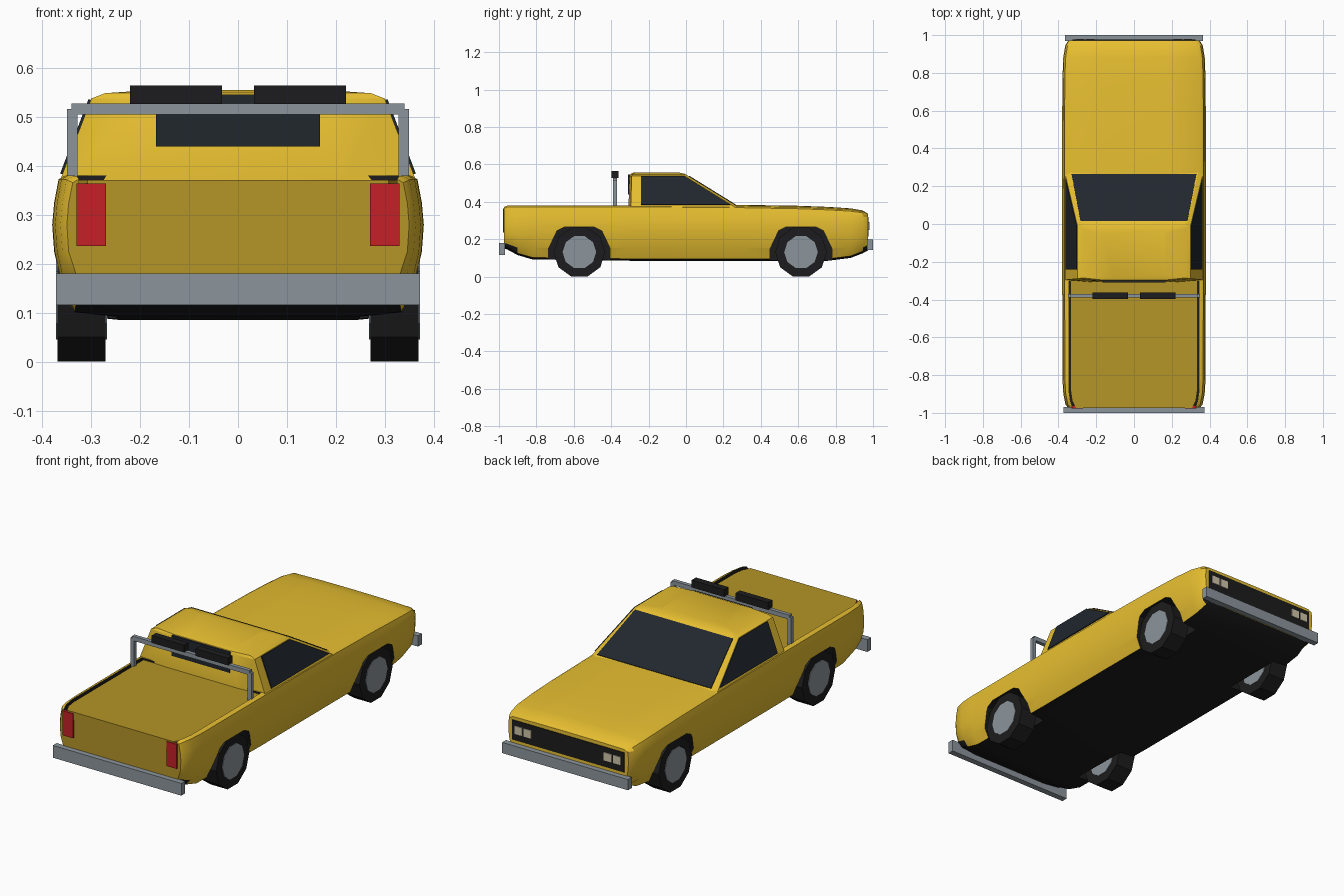
import bpy, bmesh, math
from mathutils import Matrix

if "Cube" in bpy.data.objects:
    bpy.data.objects.remove(bpy.data.objects["Cube"])


def mat(name, rgb):
    m = bpy.data.materials.new(name)
    m.diffuse_color = (*rgb, 1)
    m.use_nodes = True
    m.node_tree.nodes["Principled BSDF"].inputs["Base Color"].default_value = m.diffuse_color
    return m


GOLD = mat("gold_paint", (0.80, 0.52, 0.03))
DARK_GOLD = mat("dark_gold", (0.46, 0.30, 0.02))
BLACK = mat("black", (0.012, 0.012, 0.013))
GLASS = mat("glass", (0.015, 0.02, 0.027))
STEEL = mat("steel", (0.26, 0.30, 0.33))
RED = mat("red_lens", (0.55, 0.015, 0.02))
CREAM = mat("cream_lens", (0.62, 0.56, 0.40))


def finish(name, bm, *mats):
    bmesh.ops.recalc_face_normals(bm, faces=bm.faces)
    me = bpy.data.meshes.new(name)
    bm.to_mesh(me)
    bm.free()
    ob = bpy.data.objects.new(name, me)
    bpy.context.collection.objects.link(ob)
    for m in mats:
        me.materials.append(m)
    return ob


def loft(rings, caps=True):
    bm = bmesh.new()
    vs = [[bm.verts.new(p) for p in r] for r in rings]
    n = len(rings[0])
    for a, b in zip(vs, vs[1:]):
        for i in range(n):
            j = (i + 1) % n
            bm.faces.new((a[i], a[j], b[j], b[i]))
    bm.faces.new(vs[0])
    bm.faces.new(vs[-1])
    bmesh.ops.recalc_face_normals(bm, faces=bm.faces)
    return bm


def box(name, x, y, z, m):
    ring = lambda h: [(x[0], y[0], h), (x[1], y[0], h), (x[1], y[1], h), (x[0], y[1], h)]
    return finish(name, loft([ring(z[0]), ring(z[1])]), m)


def mirrored_box(name, x, y, z, m):
    for side, s in (("right", 1), ("left", -1)):
        box(f"{side}_{name}", sorted((s * x[0], s * x[1])), y, z, m)


def cylinder(name, x, y, z, r, depth, m):
    bm = bmesh.new()
    rot = Matrix.Rotation(math.pi / 2, 4, 'Y') @ Matrix.Rotation(math.pi / 10 * 0, 4, 'Z')
    bmesh.ops.create_cone(bm, cap_ends=True, segments=10, radius1=r, radius2=r,
                          depth=depth, matrix=Matrix.Translation((x, y, z)) @ rot)
    # turn so that one flat side rests on the ground
    low = min(v.co.z for v in bm.verts)
    if sum(abs(v.co.z - low) < 1e-4 for v in bm.verts) < 4:
        bmesh.ops.rotate(bm, verts=bm.verts, cent=(x, y, z),
                         matrix=Matrix.Rotation(math.pi / 10, 3, 'X'))
    return finish(name, bm, m)


def activate(ob):
    bpy.ops.object.select_all(action='DESELECT')
    ob.select_set(True)
    bpy.context.view_layer.objects.active = ob


def cut(ob, cutter):
    mod = ob.modifiers.new("cut", 'BOOLEAN')
    mod.operation, mod.solver, mod.object = 'DIFFERENCE', 'EXACT', cutter
    mod.material_mode = 'TRANSFER'
    activate(ob)
    bpy.ops.object.modifier_apply(modifier=mod.name)
    bpy.data.objects.remove(cutter)


def smooth(ob, deg):
    activate(ob)
    bpy.ops.object.shade_smooth_by_angle(angle=math.radians(deg))


# Lower body: bulging cross-section lofted from tail to nose
def section(y, w, zb, zt, crown):
    k = w / 0.38
    half = [(0.24, zb), (0.335, zb + 0.01), (0.36, max(0.155, zb + 0.03)), (0.376, 0.225),
            (0.38, 0.28), (0.376, 0.325), (0.367, zt - 0.008), (0.352, zt), (0.18, zt + crown * 0.8)]
    right = [(x * k, y, z) for x, z in half]
    return right + [(0, y, zt + crown)] + [(-x, y, z) for x, y, z in reversed(right)]


stations = [(-0.972, 0.350, 0.150, 0.374, 0), (-0.955, 0.363, 0.145, 0.380, 0),
            (-0.90, 0.374, 0.115, 0.381, 0), (-0.82, 0.379, 0.092, 0.381, 0),
            (-0.30, 0.380, 0.085, 0.381, 0), (0.28, 0.380, 0.085, 0.377, 0.007),
            (0.60, 0.380, 0.085, 0.371, 0.008), (0.76, 0.379, 0.085, 0.365, 0.008),
            (0.88, 0.375, 0.100, 0.358, 0.007), (0.945, 0.364, 0.125, 0.349, 0.005),
            (0.972, 0.348, 0.140, 0.334, 0.003)]
bm = loft([section(*s) for s in stations])
for f in bm.faces:
    if f.normal.z < -0.6:
        f.material_index = 1
    elif f.normal.y < -0.95:
        f.material_index = 2
body = finish("body", bm, GOLD, BLACK, DARK_GOLD)

# Wheel arches cut into the sides
WHEELS = (-0.57, 0.615)
arch = [(-0.165, 0.03), (-0.165, 0.15), (-0.12, 0.245), (-0.08, 0.265),
        (0.08, 0.265), (0.12, 0.245), (0.165, 0.15), (0.165, 0.03)]
for wy in WHEELS:
    for s in (1, -1):
        rings = [[(s * x, wy + y, z) for y, z in arch] for x in (0.25, 0.5)]
        cut(body, finish("arch_cutter", loft(rings), BLACK))


# Bed recess with a dark gap around the cover
def bed_plan(x, y0, y1, z):
    right = [(x, y1, z), (x, -0.88, z), (x - 0.008, -0.935, z), (x - 0.028, y0, z)]
    return right + [(-a, b, c) for a, b, c in reversed(right)]


cut(body, finish("bed_cutter", loft([bed_plan(0.345, -1.0, -0.303, z) for z in (0.345, 0.45)]), BLACK))
smooth(body, 28)
finish("bed_cover", loft([bed_plan(0.336, -0.973, -0.29, z) for z in (0.33, 0.371)]), DARK_GOLD)


# Cabin: stacked rings from belt line to roof
def cab_ring(z, w, yr, yf, wf):
    right = [(w * 0.6, yr, z), (w, yr + 0.012, z), (w, yf - 0.02, z), (wf, yf, z)]
    return right + [(-a, b, c) for a, b, c in reversed(right)]


cab = finish("cabin", loft([cab_ring(0.36, 0.368, -0.308, 0.300, 0.345),
                            cab_ring(0.538, 0.300, -0.302, 0.012, 0.285),
                            cab_ring(0.549, 0.272, -0.297, -0.004, 0.262),
                            cab_ring(0.556, 0.170, -0.282, -0.035, 0.165)]), GOLD)
smooth(cab, 25)


# Glass panes laid just over the cabin faces
def pane(name, pts):
    b = bmesh.new()
    b.faces.new([b.verts.new(p) for p in pts])
    ob = finish(name, b, GLASS)
    mod = ob.modifiers.new("thickness", 'SOLIDIFY')
    mod.thickness, mod.offset = 0.006, 0


def cab_x(z):
    return 0.370 - (z - 0.36) / 0.178 * 0.068


def screen_y(z):
    return 0.302 - (z - 0.36) / 0.178 * 0.288


pane("windshield", [(-0.33, screen_y(0.384), 0.384), (0.33, screen_y(0.384), 0.384),
                    (0.283, screen_y(0.537), 0.537), (-0.283, screen_y(0.537), 0.537)])
for side, s in (("right", 1), ("left", -1)):
    pane(f"{side}_window", [(s * cab_x(z), y, z) for y, z in
                            ((-0.24, 0.384), (0.238, 0.384), (-0.007, 0.536), (-0.24, 0.536))])
box("rear_window", (-0.168, 0.168), (-0.310, -0.29), (0.44, 0.546), GLASS)

# Wheels
for end, wy in zip(("rear", "front"), WHEELS):
    for side, s in (("right", 1), ("left", -1)):
        r = 0.138
        zc = r * math.cos(math.pi / 10)
        cylinder(f"{end}_{side}_tyre", s * 0.32, wy, zc, r, 0.098, BLACK)
        cylinder(f"{end}_{side}_hub", s * 0.32, wy, zc, 0.09, 0.104, STEEL)

# Bumpers
box("rear_bumper", (-0.372, 0.372), (-1.0, -0.968), (0.116, 0.18), STEEL)
box("front_bumper", (-0.364, 0.364), (0.968, 1.0), (0.142, 0.198), STEEL)

# Lights and grille
mirrored_box("tail_light", (0.27, 0.33), (-0.978, -0.96), (0.236, 0.364), RED)
box("grille", (-0.325, 0.325), (0.955, 0.976), (0.215, 0.318), BLACK)
mirrored_box("outer_headlight", (0.264, 0.308), (0.96, 0.980), (0.250, 0.292), CREAM)
mirrored_box("inner_headlight", (0.210, 0.254), (0.96, 0.980), (0.250, 0.292), CREAM)

# Roll bar with lamp pods
mirrored_box("roll_bar_post", (0.328, 0.350), (-0.390, -0.370), (0.365, 0.517), STEEL)
box("roll_bar_top", (-0.340, 0.340), (-0.390, -0.370), (0.505, 0.528), STEEL)
mirrored_box("lamp_pod", (0.033, 0.221), (-0.398, -0.362), (0.527, 0.565), BLACK)
